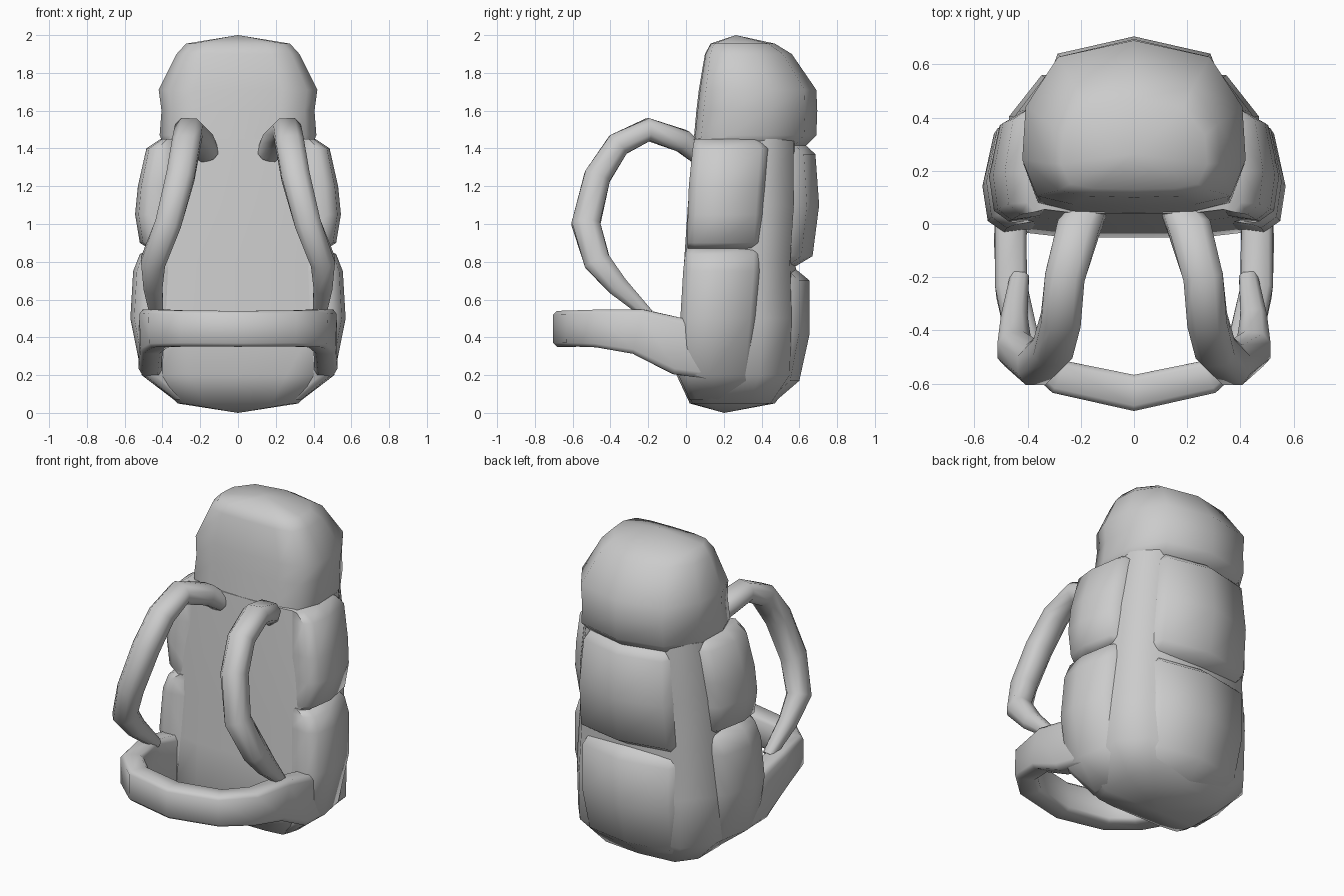
import bpy, bmesh, math
from mathutils import Vector

cube = bpy.data.objects.get("Cube")
if cube:
    bpy.data.objects.remove(cube)

grey = bpy.data.materials.new("grey fabric")
grey.use_nodes = True
colour = (0.6, 0.6, 0.6, 1)
grey.diffuse_color = colour
grey.node_tree.nodes["Principled BSDF"].inputs["Base Color"].default_value = colour


def skin(name, rings, bulge=0.0):
    """Join rings of points into a closed shape with fan caps."""
    bm = bmesh.new()
    loops = [[bm.verts.new(p) for p in ring] for ring in rings]
    count = len(loops[0])
    for low, high in zip(loops, loops[1:]):
        for i in range(count):
            j = (i + 1) % count
            bm.faces.new((low[i], low[j], high[j], high[i]))
    for loop, side in ((loops[0], -1), (loops[-1], 1)):
        centre = sum((v.co for v in loop), Vector()) / count
        tip = bm.verts.new(centre + Vector((0, 0, side * bulge)))
        for i in range(count):
            bm.faces.new((loop[i], loop[(i + 1) % count], tip))
    bmesh.ops.recalc_face_normals(bm, faces=bm.faces)
    mesh = bpy.data.meshes.new(name)
    bm.to_mesh(mesh)
    bm.free()
    mesh.materials.append(grey)
    obj = bpy.data.objects.new(name, mesh)
    bpy.context.collection.objects.link(obj)
    bpy.ops.object.select_all(action="DESELECT")
    obj.select_set(True)
    bpy.context.view_layer.objects.active = obj
    bpy.ops.object.shade_smooth_by_angle(angle=math.radians(60))
    return obj


def mirrored(half):
    """Complete a half section that runs from front centre to back centre."""
    return half + [(-x, y) for x, y in reversed(half[1:-1])]


def loft(name, section, levels, bulge=0.0):
    """Stack a section; each level is z, inner x, outer x, front y, back y."""
    rings = [[(x0 + u * (x1 - x0), y0 + v * (y1 - y0), z) for u, v in section]
             for z, x0, x1, y0, y1 in levels]
    return skin(name, rings, bulge)


def strap(name, path, section, hint):
    """Sweep a section; each path row is x, y, z, half width, half thickness."""
    pts = [Vector(row[:3]) for row in path]
    rings = []
    for i, (p, row) in enumerate(zip(pts, path)):
        along = (pts[min(i + 1, len(pts) - 1)] - pts[max(i - 1, 0)]).normalized()
        wide = (hint - along * hint.dot(along)).normalized()
        thick = along.cross(wide)
        rings.append([p + wide * (u * row[3]) + thick * (v * row[4]) for u, v in section])
    return skin(name, rings)


# Main sack and hood
sack_section = mirrored([(0, 0), (.55, 0), (.9, .03), (1, .25), (1, .7), (.74, .95), (0, 1)])
hood_section = mirrored([(0, 0), (.55, .01), (.87, .06), (1, .28), (.97, .6), (.68, .9), (0, 1)])
loft("main_sack", sack_section, [
    (.05, 0, .32, .02, .47), (.2, 0, .47, -.05, .58), (.5, 0, .47, -.03, .59),
    (.8, 0, .45, -.01, .58), (1.1, 0, .435, .01, .6), (1.45, 0, .39, .04, .6)], .05)
loft("top_hood", hood_section, [
    (1.4, 0, .385, .036, .62), (1.47, 0, .415, .043, .69), (1.6, 0, .405, .055, .695),
    (1.71, 0, .42, .068, .69), (1.9, 0, .325, .1, .56), (1.955, 0, .275, .13, .47)], .045)

# Back pockets
back_section = mirrored([(0, 0), (1, 0), (1, .55), (.87, .84), (0, 1)])
loft("lower_back_pocket", back_section, [
    (.05, 0, .25, .2, .46), (.17, 0, .32, .3, .6), (.42, 0, .34, .3, .655),
    (.7, 0, .34, .3, .655), (.77, 0, .32, .3, .57)])
loft("upper_back_pocket", back_section, [
    (.77, 0, .32, .3, .57), (.83, 0, .34, .3, .67), (1.1, 0, .33, .3, .705),
    (1.37, 0, .31, .3, .685), (1.42, 0, .29, .3, .63)])

# Side pockets and shoulder straps
side_section = [(0, .2), (.3, .04), (.72, 0), (.93, .1), (1, .42), (.85, .9), (.55, 1), (0, 1)]
strap_section = [(-1, -.45), (-.55, -1), (.55, -1), (1, -.45),
                 (1, .45), (.55, 1), (-.55, 1), (-1, .45)]
shoulder_path = [
    (.16, .06, 1.37, .06, .05), (.21, -.02, 1.44, .08, .06), (.26, -.2, 1.5, .075, .06),
    (.275, -.36, 1.42, .075, .065), (.305, -.47, 1.25, .075, .07), (.37, -.53, 1.0, .07, .075),
    (.45, -.47, .8, .065, .07), (.45, -.36, .67, .05, .055), (.43, -.2, .52, .035, .03)]
for side, s in (("left", 1), ("right", -1)):
    loft(side + "_lower_pocket", side_section, [
        (.07, s * .25, s * .34, .02, .38), (.2, s * .27, s * .51, -.04, .35),
        (.5, s * .28, s * .57, -.03, .38), (.75, s * .28, s * .555, -.015, .4),
        (.84, s * .28, s * .52, -.005, .4), (.875, s * .28, s * .45, .005, .39)])
    loft(side + "_upper_pocket", side_section, [
        (.87, s * .28, s * .47, .01, .38), (.9, s * .28, s * .52, .005, .4),
        (1.05, s * .28, s * .545, .01, .41), (1.2, s * .28, s * .53, .015, .42),
        (1.4, s * .28, s * .485, .035, .435), (1.45, s * .28, s * .41, .045, .4)])
    strap(side + "_shoulder_strap", [(s * r[0], *r[1:]) for r in shoulder_path],
          strap_section, Vector((1, 0, 0)))

# Hip belt in one loop across the front
belt_half = [
    (.44, .12, .33, .15, .06), (.465, -.03, .35, .15, .06), (.46, -.25, .43, .12, .06),
    (.415, -.45, .447, .1, .065), (.28, -.575, .447, .095, .065)]
belt_path = belt_half + [(0, -.635, .445, .095, .068)]
belt_path += [(-r[0], *r[1:]) for r in reversed(belt_half)]
belt_section = [(-1, -.7), (-.8, -1), (.8, -1), (1, -.7), (1, .7), (.8, 1), (-.8, 1), (-1, .7)]
strap("hip_belt", belt_path, belt_section, Vector((0, 0, 1)))
